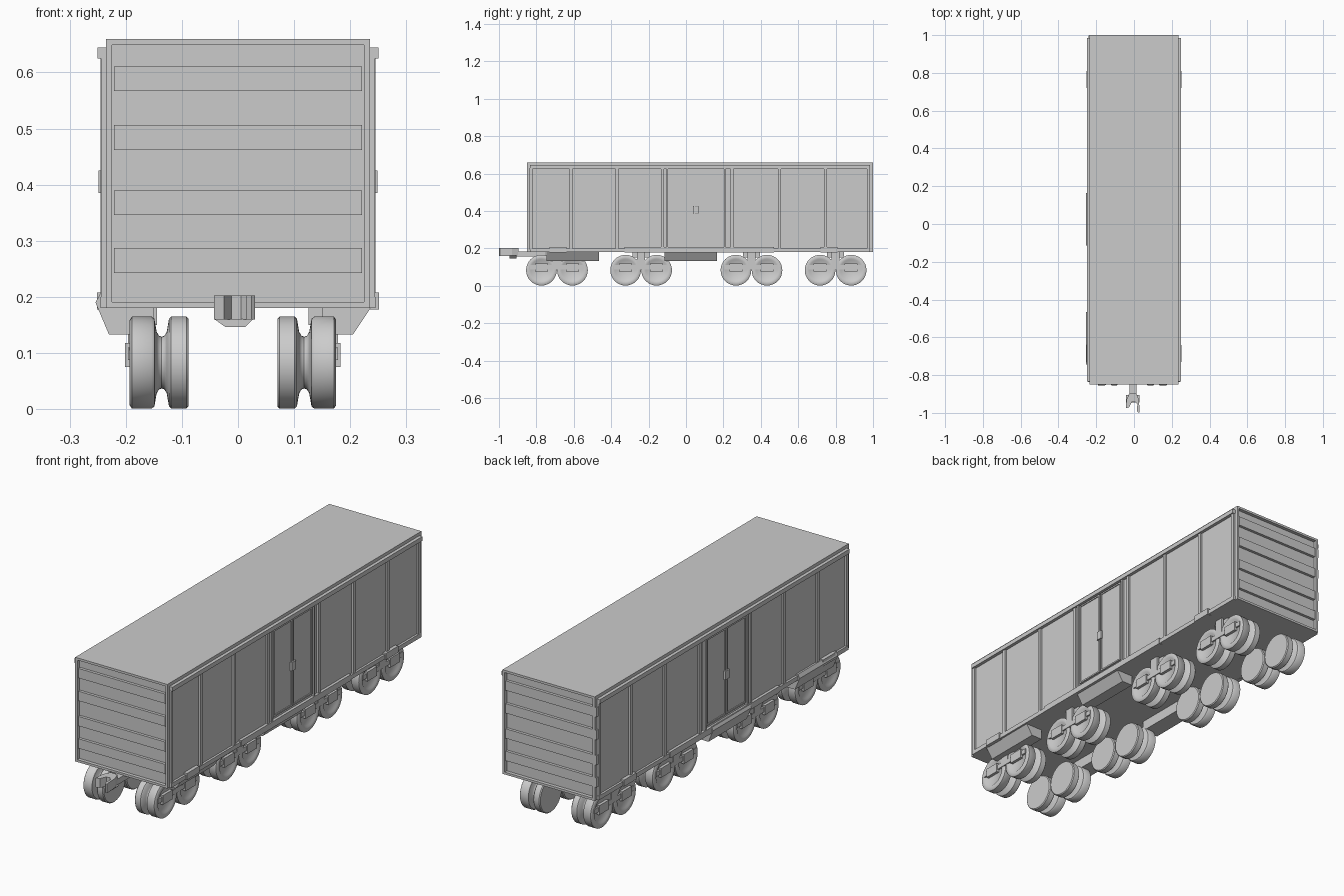
import bpy, bmesh, math
from mathutils import Vector

if "Cube" in bpy.data.objects:
    bpy.data.objects.remove(bpy.data.objects["Cube"])


def finish(name, bm):
    bmesh.ops.recalc_face_normals(bm, faces=bm.faces)
    me = bpy.data.meshes.new(name)
    bm.to_mesh(me)
    bm.free()
    ob = bpy.data.objects.new(name, me)
    bpy.context.collection.objects.link(ob)
    return ob


def prism(name, pts, axis, a, b):
    """Extrude a 2D outline along axis from a to b."""
    def at(p, t):
        return {'x': (t, p[0], p[1]), 'y': (p[0], t, p[1]), 'z': (p[0], p[1], t)}[axis]
    bm = bmesh.new()
    lo = [bm.verts.new(at(p, a)) for p in pts]
    hi = [bm.verts.new(at(p, b)) for p in pts]
    bm.faces.new(lo)
    bm.faces.new(hi)
    n = len(pts)
    for i in range(n):
        j = (i + 1) % n
        bm.faces.new((lo[i], lo[j], hi[j], hi[i]))
    return finish(name, bm)


def box(name, x0, x1, y0, y1, z0, z1):
    return prism(name, [(x0, y0), (x1, y0), (x1, y1), (x0, y1)], 'z', z0, z1)


def lathe(name, profile, loc, side, seg=32):
    """Revolve (x, radius) points about the x axis."""
    bm = bmesh.new()
    vs = [bm.verts.new((p[0] * side, 0, p[1])) for p in profile]
    es = [bm.edges.new(e) for e in zip(vs, vs[1:])]
    bmesh.ops.spin(bm, geom=vs + es, cent=(0, 0, 0), axis=(1, 0, 0),
                   angle=math.tau, steps=seg, use_duplicate=False)
    bmesh.ops.remove_doubles(bm, verts=bm.verts, dist=1e-5)
    ob = finish(name, bm)
    ob.location = loc
    bpy.context.view_layer.objects.active = ob
    ob.select_set(True)
    bpy.ops.object.shade_smooth_by_angle(angle=math.radians(40))
    ob.select_set(False)
    return ob


Y0, Y1, ZB, ZT = -0.85, 1.0, 0.18, 0.66

# Body: box with both ends inset and pushed in to form the end frames
bm = bmesh.new()
bmesh.ops.create_cube(bm, size=1)
for v in bm.verts:
    v.co = Vector((v.co.x * 0.47, (Y0 + Y1) / 2 + v.co.y * (Y1 - Y0),
                   (ZB + ZT) / 2 + v.co.z * (ZT - ZB)))
bm.normal_update()
for f in [f for f in bm.faces if abs(f.normal.y) > 0.9]:
    s = 1 if f.normal.y > 0 else -1
    bmesh.ops.inset_region(bm, faces=[f], thickness=0.015)
    ring = bmesh.ops.extrude_face_region(bm, geom=[f])
    bmesh.ops.translate(bm, verts=[g for g in ring['geom'] if isinstance(g, bmesh.types.BMVert)],
                        vec=(0, -s * 0.016, 0))
    bmesh.ops.delete(bm, geom=[f], context='FACES')
finish('wagon_body', bm)

# Horizontal end ribs
for z in (0.243, 0.346, 0.462, 0.567):
    box('front_end_rib', -0.221, 0.221, Y0 + 0.003, Y0 + 0.02, z, z + 0.044)
    box('back_end_rib', -0.221, 0.221, Y1 - 0.02, Y1 - 0.003, z, z + 0.044)
    box('corner_plate', -0.241, -0.23, Y1 - 0.02, Y1 - 0.003, z, z + 0.044)

for s in (-1, 1):
    tag = 'right' if s > 0 else 'left'

    def sbox(name, x0, x1, *r):
        return box(f'{tag}_{name}', s * x0, s * x1, *r)

    # Rails along the top and bottom edges
    sbox('top_rail', 0.23, 0.25, Y0 + 0.015, Y1 - 0.015, 0.625, 0.645)
    sbox('bottom_rail', 0.23, 0.245, Y0 + 0.015, Y1 - 0.015, 0.18, 0.2)
    sbox('sill', 0.23, 0.248, -0.33, 0.47, 0.178, 0.206)
    for y in (-0.73, 0.72):
        sbox('step_bracket', 0.23, 0.251, y, y + 0.09, 0.178, 0.208)

    # Vertical side ribs
    for y in (-0.828, -0.615, -0.37, -0.125, 0.245, 0.5, 0.745, 0.975):
        sbox('side_rib', 0.23, 0.244, y - 0.008, y + 0.008, 0.195, 0.63)

    # Double door with frame and latch
    for y0, y1 in ((-0.09, 0.05), (0.055, 0.195)):
        sbox('door_leaf', 0.23, 0.239, y0, y1, 0.22, 0.62)
        for ya in (y0, y1 - 0.007):
            sbox('door_edge', 0.23, 0.243, ya, ya + 0.007, 0.22, 0.62)
        for z in (0.22, 0.613):
            sbox('door_edge', 0.23, 0.243, y0, y1, z, z + 0.007)
    for y in (-0.105, 0.202):
        sbox('door_post', 0.23, 0.245, y, y + 0.01, 0.2, 0.63)
    sbox('door_latch', 0.23, 0.249, 0.038, 0.067, 0.385, 0.425)

    # Slanted equipment boxes below the sill
    if s > 0:
        outline = [(0.15, 0.181), (0.237, 0.181), (0.205, 0.133), (0.15, 0.133)]
    else:
        outline = [(-0.15, 0.181), (-0.23, 0.205), (-0.245, 0.207), (-0.254, 0.19),
                   (-0.23, 0.133), (-0.15, 0.133)]
    for y in (-0.745, -0.115):
        prism(f'{tag}_equipment_box', outline, 'y', y, y + 0.28)

    # Wheel pairs: grooved double discs with a recessed outer face
    wheel = [(0, 0), (0, 0.054), (0.005, 0.06), (0.005, 0.076), (0.001, 0.082), (-0.034, 0.082),
             (-0.039, 0.078), (-0.043, 0.055), (-0.047, 0.048), (-0.052, 0.046),
             (-0.057, 0.048), (-0.061, 0.055), (-0.065, 0.078), (-0.069, 0.082),
             (-0.096, 0.082), (-0.1, 0.078), (-0.1, 0)]
    off = -0.009
    for yc in (-0.69, -0.24, 0.35, 0.8):
        for d in (-0.083, 0.083):
            lathe(f'{tag}_wheel', wheel, (off + s * 0.179, yc + d, 0.083), s)
            box(f'{tag}_axle_box', off + s * 0.175, off + s * 0.192,
                yc + d - 0.035, yc + d + 0.035, 0.075, 0.118)
        # Bogie side bar, hanger and bolster
        box(f'{tag}_bogie_bar', off + s * 0.176, off + s * 0.187,
            yc - 0.145, yc + 0.145, 0.088, 0.11)
        box(f'{tag}_bogie_hanger', off + s * 0.176, off + s * 0.187,
            yc - 0.022, yc + 0.022, 0.1, 0.182)
        box(f'{tag}_bogie_bolster', off + s * 0.135, off + s * 0.168,
            yc - 0.045, yc + 0.045, 0.15, 0.182)

# Front coupler: shank and forked head with knuckle
box('coupler_shank', -0.025, 0.013, -0.91, -0.75, 0.155, 0.182)
head = [(-0.024, -0.895), (0.012, -0.895), (0.026, -0.93), (0.03, -0.995), (0.024, -1.0),
        (0.015, -0.99), (0.018, -0.955), (0.005, -0.94), (-0.012, -0.942),
        (-0.025, -0.97), (-0.043, -0.975), (-0.04, -0.93)]
prism('coupler_head', head, 'z', 0.16, 0.203)
prism('coupler_head_base', [(-0.043, 0.161), (0.028, 0.161), (0.012, 0.146), (-0.022, 0.146)],
      'y', -0.945, -0.905)
